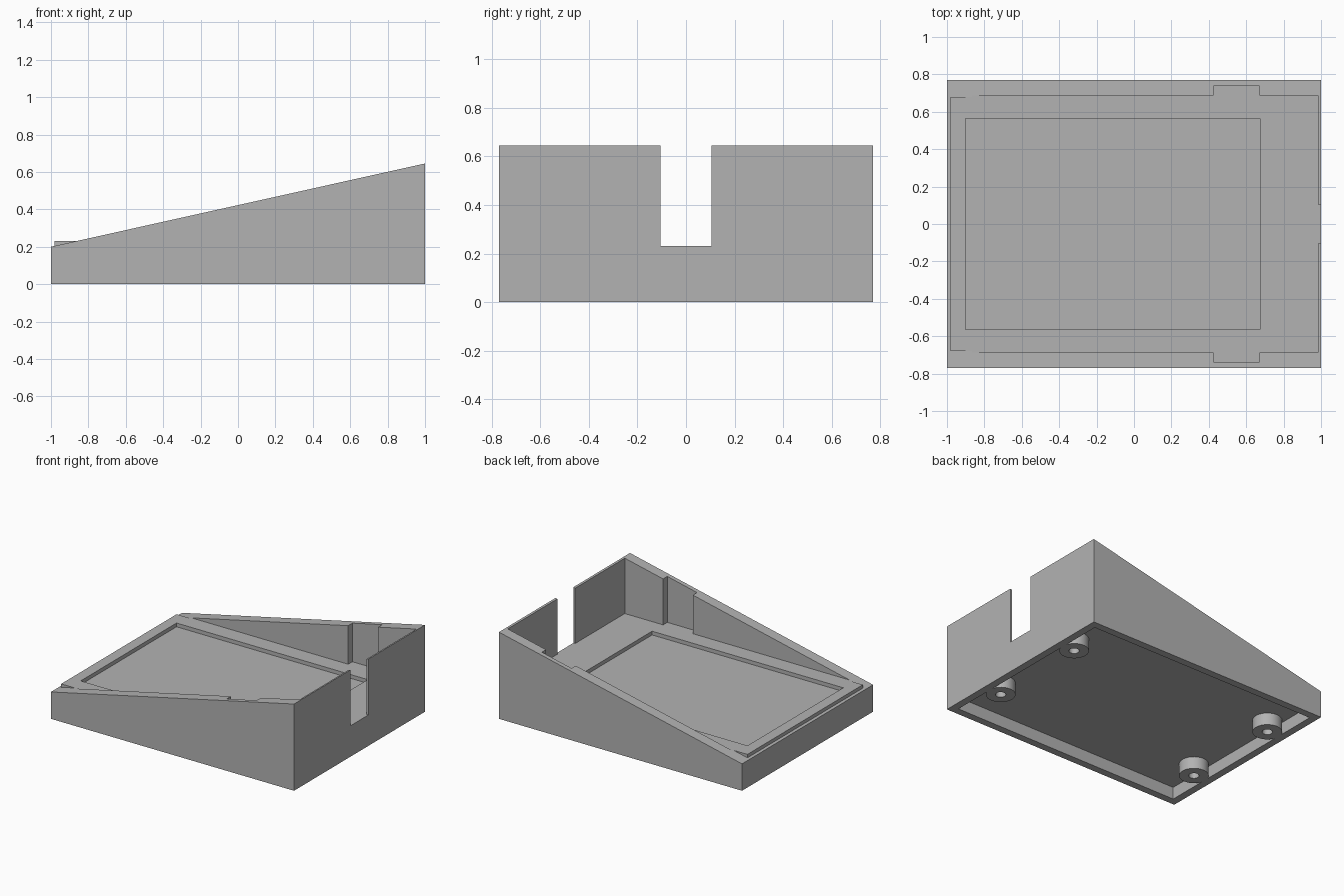
import bpy, bmesh, math
from mathutils import Matrix, Vector

if "Cube" in bpy.data.objects:
    bpy.data.objects.remove(bpy.data.objects["Cube"], do_unlink=True)

gray = bpy.data.materials.new("plain gray")
gray.use_nodes = True
COLOR = (0.45, 0.45, 0.45, 1)
gray.diffuse_color = COLOR
gray.node_tree.nodes["Principled BSDF"].inputs["Base Color"].default_value = COLOR

WIDTH = 0.77      # half depth of the case along y
FLOOR = 0.23      # height of the tray floor
CEILING = 0.09    # height of the hollow underneath


def make_object(name, bm):
    bmesh.ops.recalc_face_normals(bm, faces=bm.faces)
    mesh = bpy.data.meshes.new(name)
    bm.to_mesh(mesh)
    bm.free()
    mesh.materials.append(gray)
    obj = bpy.data.objects.new(name, mesh)
    bpy.context.collection.objects.link(obj)
    return obj


def prism(name, profile, y0, y1):
    """Extrude an xz outline from y0 to y1."""
    bm = bmesh.new()
    face = bm.faces.new([bm.verts.new((x, y0, z)) for x, z in profile])
    result = bmesh.ops.extrude_face_region(bm, geom=[face])
    verts = [v for v in result["geom"] if isinstance(v, bmesh.types.BMVert)]
    bmesh.ops.translate(bm, verts=verts, vec=Vector((0, y1 - y0, 0)))
    return make_object(name, bm)


def box(name, x0, x1, y0, y1, z0, z1):
    return prism(name, [(x0, z0), (x1, z0), (x1, z1), (x0, z1)], y0, y1)


def combine(target, tool, operation):
    """Apply a boolean and discard the tool."""
    mod = target.modifiers.new("boolean", "BOOLEAN")
    mod.operation = operation
    mod.solver = "EXACT"
    mod.object = tool
    bpy.ops.object.select_all(action="DESELECT")
    bpy.context.view_layer.objects.active = target
    target.select_set(True)
    bpy.ops.object.modifier_apply(modifier=mod.name)
    bpy.data.objects.remove(tool, do_unlink=True)


# Sloped case with the raised lip of the tray at its low end
case = prism("sloped_case", [(-1, 0), (1, 0), (1, 0.645), (-1, 0.2)], -WIDTH, WIDTH)
combine(case, box("tray_lip", -0.98, -0.8, -0.678, 0.678, 0.15, FLOOR), "UNION")

# Open tray, side niches, cable slot, shallow recess and hollow underside
cuts = [box("tray_cut", -0.99, 0.985, -0.688, 0.688, FLOOR, 1)]
for side in (-1, 1):
    y0, y1 = sorted((side * 0.6, side * 0.737))
    cuts.append(box("niche_cut", 0.425, 0.67, y0, y1, FLOOR, 1))
cuts.append(box("slot_cut", 0.9, 1.1, -0.105, 0.105, FLOOR, 1))
cuts.append(box("recess_cut", -0.9, 0.673, -0.563, 0.563, FLOOR - 0.028, 1))
cuts.append(box("underside_cut", -0.945, 0.945, -0.715, 0.715, -0.1, CEILING))
for cut in cuts:
    combine(case, cut, "DIFFERENCE")


# Hollow round feet under the four corners
def foot(name, x, y, outer=0.1, inner=0.035):
    bm = bmesh.new()
    profile = [(inner, CEILING), (inner, 0), (outer, 0), (outer, CEILING)]
    verts = [bm.verts.new((r, 0, z)) for r, z in profile]
    edges = [bm.edges.new(pair) for pair in zip(verts, verts[1:])]
    bmesh.ops.spin(bm, geom=verts + edges, cent=(0, 0, 0), axis=(0, 0, 1),
                   angle=math.tau, steps=48, use_duplicate=False)
    bmesh.ops.remove_doubles(bm, verts=bm.verts, dist=0.0001)
    bmesh.ops.transform(bm, matrix=Matrix.Translation((x, y, 0)), verts=bm.verts)
    obj = make_object(name, bm)
    bpy.ops.object.select_all(action="DESELECT")
    bpy.context.view_layer.objects.active = obj
    obj.select_set(True)
    bpy.ops.object.shade_smooth_by_angle(angle=math.radians(30))


for x, end in ((-0.85, "low"), (0.85, "high")):
    for y, side in ((-0.385, "front"), (0.385, "back")):
        foot(f"{end}_{side}_foot", x, y)
